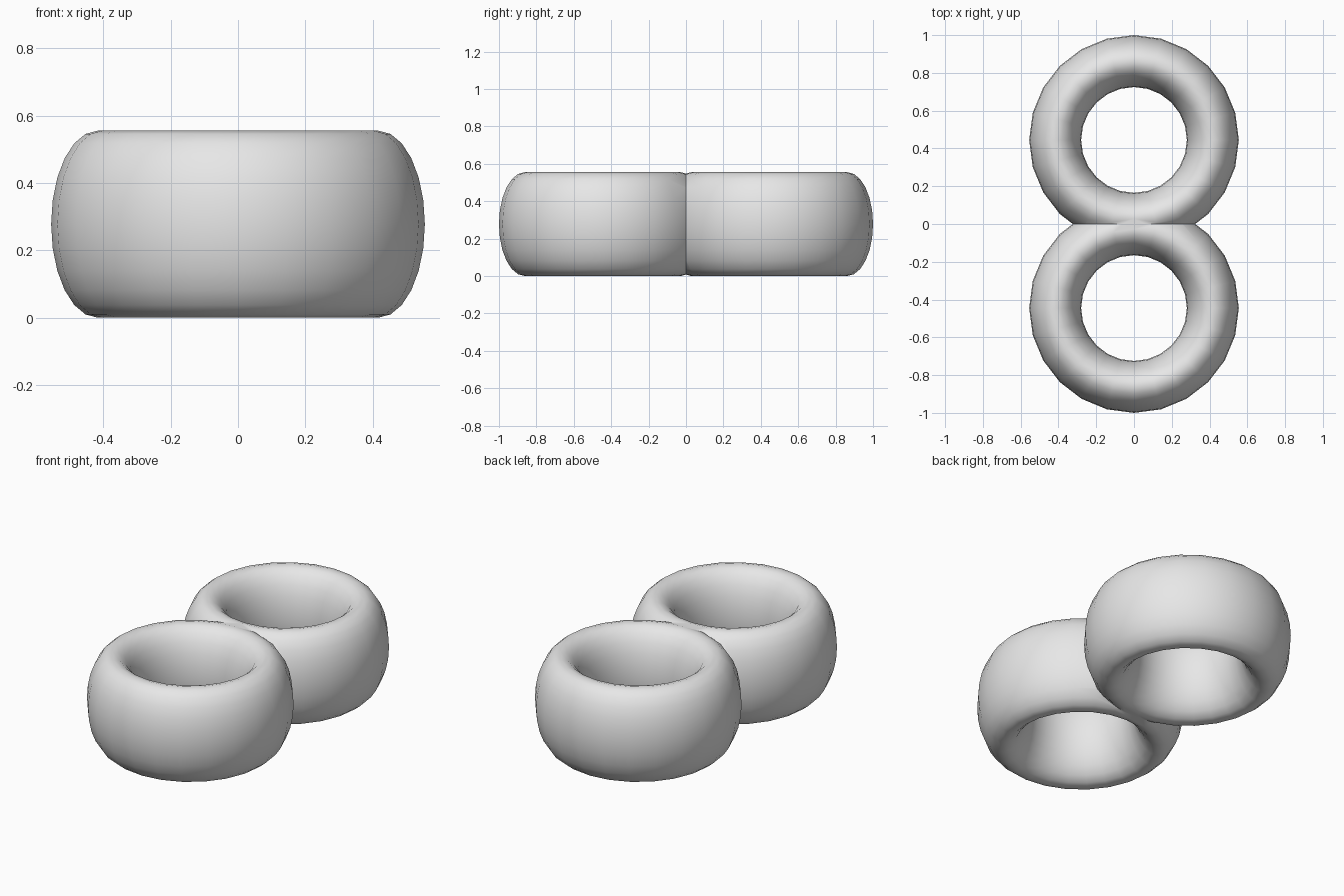
import bpy
import math

if "Cube" in bpy.data.objects:
    bpy.data.objects.remove(bpy.data.objects["Cube"], do_unlink=True)

OUTER, INNER = 0.555, 0.28
HEIGHT = 0.555
OFFSET = 1 - OUTER

grey = bpy.data.materials.new("plain_grey")
grey.use_nodes = True
colour = (0.8, 0.8, 0.8, 1)
grey.diffuse_color = colour
grey.node_tree.nodes["Principled BSDF"].inputs["Base Color"].default_value = colour


def tall_ring(name, y):
    """A torus stretched upwards into a barrel-walled ring."""
    tube = (OUTER - INNER) / 2
    bpy.ops.mesh.primitive_torus_add(
        major_segments=24, minor_segments=24,
        major_radius=INNER + tube, minor_radius=tube,
        location=(0, y, HEIGHT / 2))
    ring = bpy.context.object
    ring.name = name
    ring.scale.z = HEIGHT / (2 * tube)
    bpy.ops.object.transform_apply(location=True, rotation=False, scale=True)
    ring.data.materials.append(grey)
    return ring


# Two overlapping rings, fused where they meet
back_ring = tall_ring("back_ring", OFFSET)
double_ring = tall_ring("double_ring", -OFFSET)
fuse = double_ring.modifiers.new("fuse", "BOOLEAN")
fuse.operation = "UNION"
fuse.solver = "EXACT"
fuse.object = back_ring
bpy.ops.object.modifier_apply(modifier=fuse.name)
bpy.data.objects.remove(back_ring, do_unlink=True)

# Smooth walls with a crisp seam
bpy.ops.object.shade_smooth_by_angle(angle=math.radians(40))
